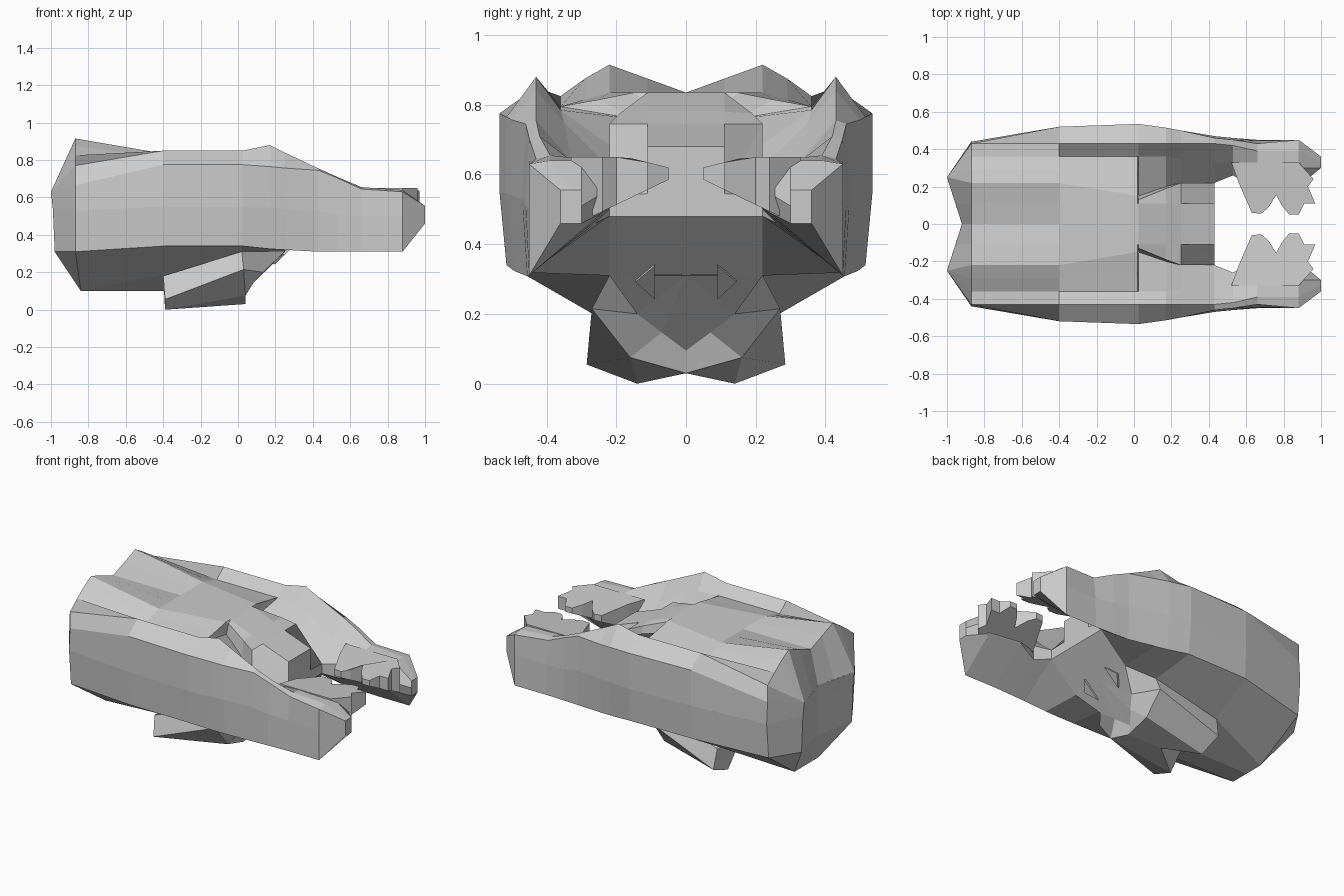
import bpy, bmesh


def finish(name, bm):
    """Clean up one half (y >= 0) and mirror it across y = 0."""
    bmesh.ops.remove_doubles(bm, verts=bm.verts, dist=0.0005)
    bmesh.ops.recalc_face_normals(bm, faces=bm.faces)
    me = bpy.data.meshes.new(name)
    bm.to_mesh(me)
    bm.free()
    ob = bpy.data.objects.new(name, me)
    bpy.context.collection.objects.link(ob)
    m = ob.modifiers.new("mirror", 'MIRROR')
    m.use_axis = (False, True, False)
    m.use_clip = True
    return ob


def loft(name, rings, closed=False, cap_start=False, cap_end=False):
    """Skin a list of equal-length point rings."""
    bm = bmesh.new()
    rows = [[bm.verts.new(p) for p in r] for r in rings]
    n = len(rows[0])
    for a, b in zip(rows, rows[1:]):
        for i in range(n if closed else n - 1):
            j = (i + 1) % n
            bm.faces.new((a[i], a[j], b[j], b[i]))
    if cap_start:
        bm.faces.new(rows[0])
    if cap_end:
        bm.faces.new(rows[-1])
    return finish(name, bm)


def at(x, pts):
    return [(x, y, z) for y, z in pts]


# Hull: upper profile (spine, head edge, ridge, trough, inner shoulder, shoulder)
upper = [
    (-0.87, [(0, .835), (.11, .875), (.22, .915), (.29, .875), (.36, .825), (.43, .77)]),
    (-0.40, [(0, .835), (.11, .835), (.22, .835), (.29, .815), (.36, .795), (.43, .85)]),
    (0.02, [(0, .835), (.11, .835), (.15, .835), (.25, .815), (.36, .795), (.43, .85)]),
    (0.025, [(0, .835), (.11, .835), (.13, .82), (.15, .76), (.36, .795), (.43, .85)]),
    (0.17, [(0, .78), (.11, .78), (.19, .775), (.20, .67), (.36, .785), (.43, .88)]),
    (0.25, [(0, .745), (.11, .745), (.22, .745), (.22, .62), (.35, .75), (.43, .84)]),
    (0.43, [(0, .68), (.11, .68), (.11, .545), (.22, .54), (.33, .64), (.43, .755)]),
]
# Hull: side and underside (outer top, outer mid, outer low, keel edge, keel)
lower = [
    [(.43, .665), (.44, .53), (.42, .31), (.12, .10), (0, .10)],
    [(.52, .775), (.52, .55), (.51, .34), (.25, .19), (0, .10)],
    [(.535, .775), (.535, .55), (.515, .34), (.22, .31), (0, .105)],
    [(.535, .775), (.535, .55), (.515, .34), (.22, .31), (0, .105)],
    [(.515, .765), (.515, .545), (.495, .325), (.22, .31), (0, .24)],
    [(.50, .757), (.50, .54), (.485, .32), (.22, .31), (0, .312)],
    [(.46, .745), (.47, .53), (.46, .31), (.22, .48), (0, .48)],
]
rings = [at(x, u + l) for (x, u), l in zip(upper, lower)]
rings[0][9] = (-.84, .12, .10)
rings[0][10] = (-.84, 0, .10)
# Pinched tail with two lobes
tail = [(-.92, 0, .62), (-.955, .11, .625)] + [(-1, .25, .63)] * 5 + [
    (-.99, .25, .54), (-.98, .25, .31), (-.98, .25, .31), (-.92, 0, .31)]
loft("hull", [tail] + rings, cap_end=True)

# Tail end panel closing the pinched end
loft("tail_panel", [
    [(-.92, 0, .62), (-.92, 0, .54), (-.92, 0, .31)],
    [(-1, .25, .63), (-.99, .25, .54), (-.98, .25, .31)]])

# Forearms, flaring into a wedge at the wrist
arm = [
    (.43, [(.22, .48), (.22, .54), (.33, .64), (.43, .755), (.46, .745), (.47, .53), (.46, .31)]),
    (.53, [(.26, .46), (.26, .55), (.33, .64), (.42, .71), (.45, .705), (.46, .51), (.455, .31)]),
    (.66, [(.22, .50), (.18, .57), (.30, .645), (.39, .655), (.43, .645), (.445, .50), (.45, .31)]),
    (.88, [(.24, .49), (.20, .57), (.30, .64), (.39, .64), (.45, .63), (.45, .50), (.45, .31)]),
    (1.0, [(.30, .46), (.30, .51), (.30, .555), (.33, .555), (.36, .555), (.36, .50), (.36, .46)]),
]
loft("forearm", [at(x, p) for x, p in arm], closed=True, cap_end=True)

# Clawed hands: wedge-shaped plate with stubby fingers
claw = [(.52, .33), (.56, .22), (.63, .06), (.68, .055), (.72, .09), (.76, .155), (.79, .10),
        (.83, .05), (.88, .05), (.91, .11), (.97, .11), (.93, .20), (.96, .24), (.88, .33)]


def hand_top(y):
    return .62 + min(1, (y - .05) / .12) * .03


def hand_bottom(y):
    return .585 - (y - .05) * .48


loft("clawed_hand", [[(x, y, hand_top(y)) for x, y in claw],
                     [(x, y, hand_bottom(y)) for x, y in claw]],
     closed=True, cap_start=True, cap_end=True)

# Chin pod under the hull: back end, front rim, sloping inner rim, front plate
chin = [
    [(-.40, .26, .18), (-.39, .285, .055), (-.39, .14, 0), (-.20, 0, .03)],
    [(.02, .22, .31), (.03, .27, .215), (.04, .16, .075), (.04, 0, .03)],
    [(.25, .22, .31), (.135, .14, .20), (.085, .07, .147), (.03, 0, .095)],
]
back = [(-.40, 0, .18)] * 4
loft("chin_pod", [back] + chin + [[(.255, 0, .31)] * 4])

# Small triangular vents on the sloping front plate
tri = [(.145, .30), (.09, .345), (.09, .25)]


def plate_x(z):
    return .43 - (.48 - z) / .95


loft("front_vent", [[(plate_x(z) - .01, y, z) for y, z in tri],
                    [(plate_x(z) + .008, y, z - .008) for y, z in tri]],
     closed=True, cap_start=True, cap_end=True)
